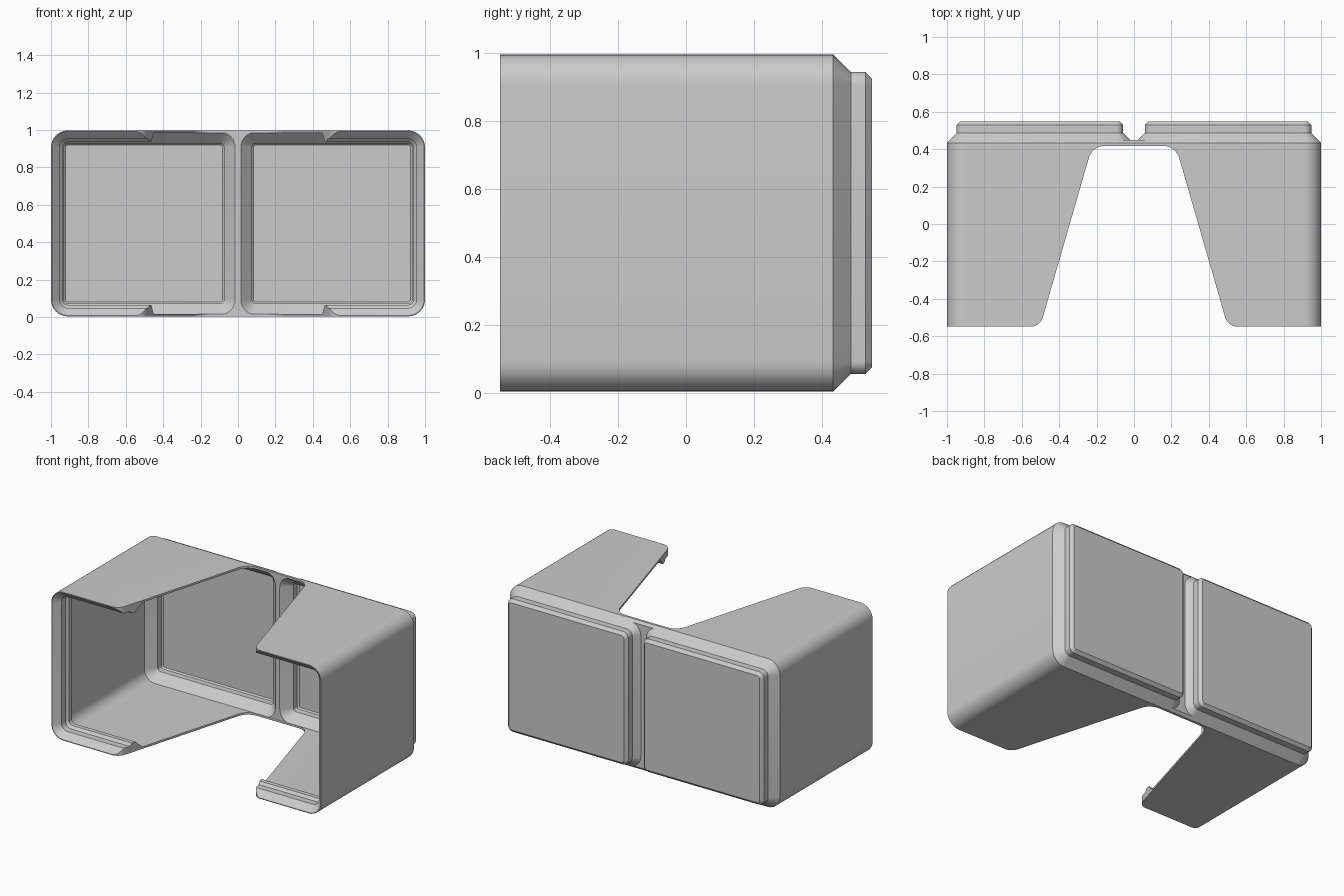
import bpy, bmesh, math
from mathutils import Vector

if "Cube" in bpy.data.objects:
    bpy.data.objects.remove(bpy.data.objects["Cube"])

HALF_Z = 0.497      # half height of the body and of each foot
CORNER = 0.09       # outer corner radius
MID_Z = 0.5


def skin(name, rings):
    """Closed mesh from a list of equal-length point rings."""
    bm = bmesh.new()
    rings = [[bm.verts.new(p) for p in ring] for ring in rings]
    for a, b in zip(rings, rings[1:]):
        for i in range(len(a)):
            j = (i + 1) % len(a)
            bm.faces.new((a[i], a[j], b[j], b[i]))
    bm.faces.new(rings[0])
    bm.faces.new(rings[-1])
    bmesh.ops.recalc_face_normals(bm, faces=bm.faces)
    mesh = bpy.data.meshes.new(name)
    bm.to_mesh(mesh)
    bm.free()
    ob = bpy.data.objects.new(name, mesh)
    bpy.context.collection.objects.link(ob)
    return ob


def loft(name, cx, half_x, sections, seg=8):
    """Rounded rectangles in XZ, skinned along y. sections = (y, inset)."""
    rings = []
    for y, inset in sections:
        hx, hz = half_x - inset, HALF_Z - inset
        r = max(CORNER - inset, 0.01)
        ring = []
        for q, (sx, sz) in enumerate([(1, 1), (-1, 1), (-1, -1), (1, -1)]):
            for i in range(seg + 1):
                a = (q + i / seg) * math.pi / 2
                ring.append((cx + sx * (hx - r) + r * math.cos(a), y,
                             MID_Z + sz * (hz - r) + r * math.sin(a)))
        rings.append(ring)
    return skin(name, rings)


def fillet(a, p, b, r, seg=10):
    """Arc of radius r replacing corner p between a and b."""
    a, p, b = Vector(a), Vector(p), Vector(b)
    u, v = (a - p).normalized(), (b - p).normalized()
    half = u.angle(v) / 2
    c = p + (u + v).normalized() * r / math.sin(half)
    t = r / math.tan(half)
    s, e = p + u * t - c, p + v * t - c
    return [c + s.lerp(e, i / seg).normalized() * r for i in range(seg + 1)]


def boolean(target, tool, op):
    mod = target.modifiers.new(op, 'BOOLEAN')
    mod.object, mod.operation, mod.solver = tool, op, 'EXACT'
    bpy.context.view_layer.objects.active = target
    bpy.ops.object.modifier_apply(modifier=mod.name)
    bpy.data.objects.remove(tool)


# Outer body with the thin web that joins the two feet
bin_body = loft("double_bin", 0, 1.0, [(-0.548, 0.0), (0.434, 0.0), (0.449, 0.017)])

# Two stepped feet on the back
for side in (-1, 1):
    foot = loft("foot", side * 0.503, HALF_Z,
                [(0.425, 0.001), (0.435, 0.001), (0.486, 0.0515),
                 (0.529, 0.0515), (0.548, 0.071)])
    boolean(bin_body, foot, 'UNION')

# Main cavity including the stacking lip at the open front
cavity = loft("cavity", 0, 1.0,
              [(-0.56, -0.007), (-0.5075, 0.0455), (-0.4645, 0.0455),
               (-0.448, 0.062), (-0.419, 0.062), (-0.3705, 0.0135), (0.42, 0.0135)])
boolean(bin_body, cavity, 'DIFFERENCE')

# Hollow inside each foot
for side in (-1, 1):
    hollow = loft("foot_hollow", side * 0.503, HALF_Z,
                  [(0.4193, 0.0085), (0.480, 0.069), (0.520, 0.069), (0.529, 0.078)])
    boolean(bin_body, hollow, 'DIFFERENCE')

# Tapered, rounded cut-out through the upper and lower walls
far, low, high = (0.8, -0.549), (0.502, -0.549), (0.223, 0.418)
half = [Vector((0.8, -0.7)), Vector(far)]
half += fillet(far, low, high, 0.07)
half += fillet(low, high, (-0.223, 0.418), 0.09)
outline = half + [Vector((-p.x, p.y)) for p in reversed(half)]
cutout = skin("wall_cutout", [[(p.x, p.y, z) for p in outline] for z in (-0.2, 1.2)])
boolean(bin_body, cutout, 'DIFFERENCE')

# Smooth corners, crisp chamfers
bpy.ops.object.select_all(action='DESELECT')
bin_body.select_set(True)
bpy.context.view_layer.objects.active = bin_body
bpy.ops.object.shade_smooth_by_angle(angle=math.radians(25))
